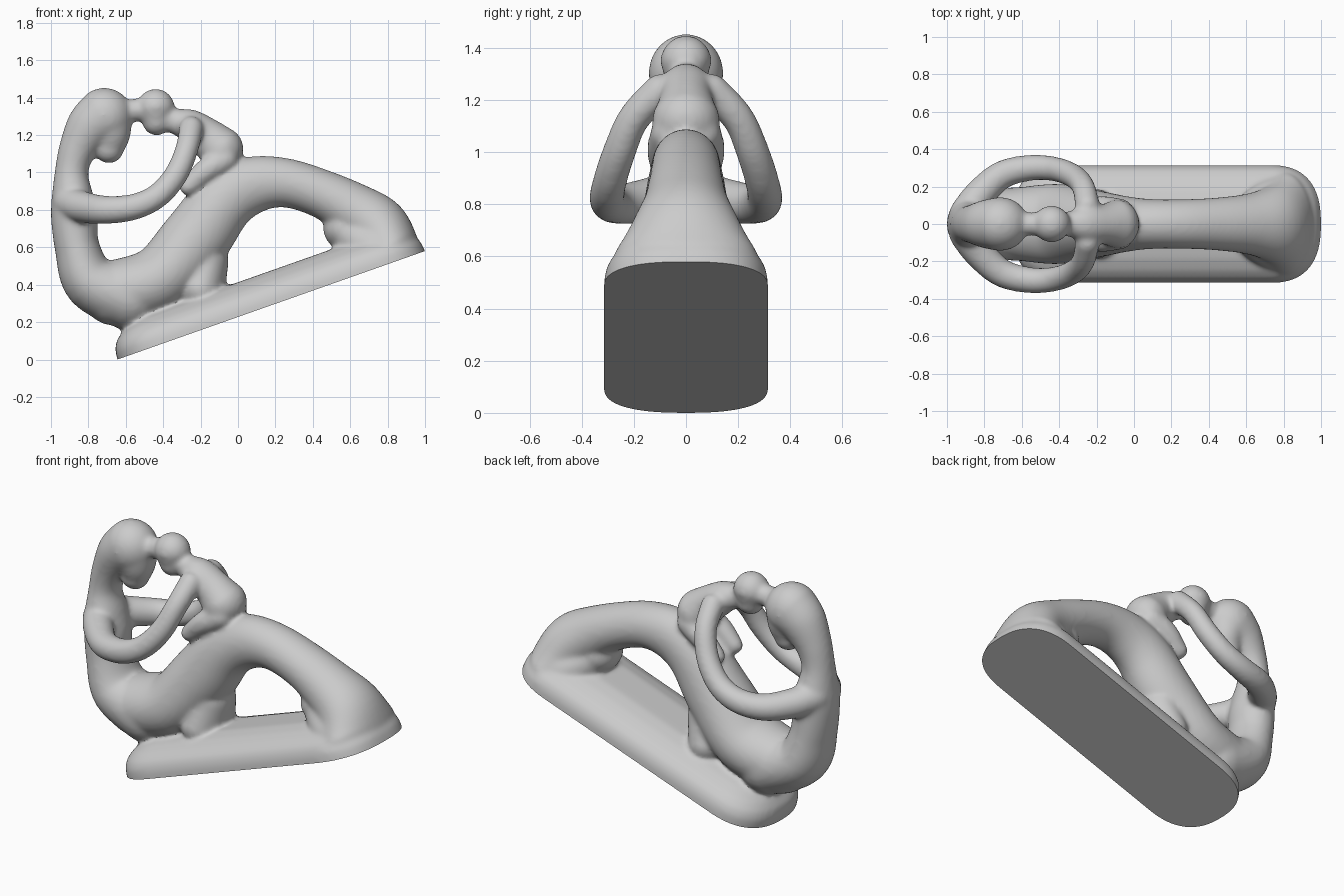
import bpy, bmesh, math
from mathutils import Vector

if "Cube" in bpy.data.objects:
    bpy.data.objects.remove(bpy.data.objects["Cube"])

bm = bmesh.new()
SEG = 32


def skin_rings(rings):
    """Loft closed rings and cap both ends."""
    loops = [[bm.verts.new(p) for p in r] for r in rings]
    n = len(loops[0])
    for a, b in zip(loops, loops[1:]):
        for i in range(n):
            j = (i + 1) % n
            bm.faces.new((a[i], a[j], b[j], b[i]))
    bm.faces.new(loops[0][::-1])
    bm.faces.new(loops[-1])


def spline(pts, steps=6):
    """Catmull-Rom through tuples of any length."""
    p = [pts[0]] + list(pts) + [pts[-1]]
    out = []
    for i in range(1, len(p) - 2):
        for s in range(steps):
            t = s / steps
            out.append([0.5 * (2 * b + (c - a) * t + (2 * a - 5 * b + 4 * c - d) * t * t
                               + (3 * b - a - 3 * c + d) * t ** 3)
                        for a, b, c, d in zip(*p[i - 1:i + 3])])
    out.append(list(pts[-1]))
    return out


def limb(pts):
    """Round-ended tube; points are x, y, z, thickness radius, sideways radius."""
    s = spline(pts)
    c = [Vector(q[:3]) for q in s]
    stations = []
    for i, q in enumerate(s):
        t = (c[min(i + 1, len(c) - 1)] - c[max(i - 1, 0)]).normalized()
        stations.append((c[i], t, q[3], q[4]))

    def cap(st, sign):
        o, t, rn, rb = st
        return [(o + t * sign * rn * math.sin(a), t, rn * math.cos(a), rb * math.cos(a))
                for a in (0.3, 0.6, 0.9, 1.2, 1.45)]
    stations = cap(stations[0], -1)[::-1] + stations + cap(stations[-1], 1)
    rings = []
    for o, t, rn, rb in stations:
        n = t.cross(Vector((0, 1, 0))).normalized()
        b = n.cross(t)
        rings.append([o + n * rn * math.cos(k * math.tau / SEG) + b * rb * math.sin(k * math.tau / SEG)
                      for k in range(SEG)])
    skin_rings(rings)


def central(pts):
    limb([(x, 0, z, rn, ry) for x, z, rn, ry in pts])


def pair(pts):
    for s in (1, -1):
        limb([(x, s * y, z, r, r) for x, y, z, r in pts])


def squarish(v):
    return math.copysign(abs(v) ** 0.8, v)


# tilted base: stacked round-ended outlines with a domed top
low, high = Vector((-0.645, 0, 0.0)), Vector((1.0, 0, 0.58))
along = (high - low).normalized()
up = along.cross(Vector((0, 1, 0))).normalized()
if up.z < 0:
    up = -up
mid, half_len = (low + high) / 2, (high - low).length / 2
layers = []
for h, inset in ((-0.06, 0), (0, 0), (0.05, 0.005), (0.09, 0.025), (0.125, 0.065), (0.155, 0.13), (0.175, 0.21)):
    ring = []
    for k in range(64):
        a = (k + 0.5) * math.tau / 64
        cx, sy = squarish(math.cos(a)), squarish(math.sin(a))
        x = math.copysign(half_len - 0.29, cx) + (0.29 - inset) * cx
        ring.append(mid + along * x + up * h + Vector((0, (0.315 - inset) * sy, 0)))
    layers.append(ring)
skin_rings(layers)

# hips, thighs, raised knee and shins sweeping down to the base tip
central([(-0.66, 0.355, 0.175, 0.19), (-0.42, 0.43, 0.18, 0.215), (-0.23, 0.64, 0.185, 0.185),
         (-0.08, 0.84, 0.17, 0.155), (0.07, 0.93, 0.155, 0.135), (0.25, 0.945, 0.132, 0.132),
         (0.45, 0.885, 0.13, 0.142), (0.62, 0.795, 0.15, 0.165), (0.74, 0.71, 0.168, 0.21),
         (0.80, 0.61, 0.165, 0.275)])
# flares where the legs melt into the base
central([(0.57, 0.70, 0.115, 0.14), (0.69, 0.62, 0.14, 0.23), (0.83, 0.60, 0.13, 0.265)])
central([(-0.17, 0.52, 0.12, 0.15), (-0.20, 0.38, 0.13, 0.19)])
# adult torso, neck and head
central([(-0.58, 0.335, 0.18, 0.20), (-0.785, 0.415, 0.15, 0.185), (-0.86, 0.60, 0.12, 0.155),
         (-0.875, 0.76, 0.125, 0.145), (-0.885, 0.87, 0.112, 0.135), (-0.89, 1.0, 0.09, 0.10),
         (-0.86, 1.12, 0.10, 0.105), (-0.79, 1.24, 0.132, 0.13), (-0.715, 1.302, 0.152, 0.145)])
# adult face
central([(-0.69, 1.30, 0.13, 0.13), (-0.68, 1.20, 0.105, 0.11), (-0.69, 1.13, 0.082, 0.082)])
# adult arms reaching round to the child's shoulders
pair([(-0.90, 0.05, 0.84, 0.09), (-0.83, 0.15, 0.815, 0.085), (-0.71, 0.26, 0.80, 0.076),
      (-0.56, 0.30, 0.815, 0.070), (-0.43, 0.295, 0.875, 0.066), (-0.33, 0.26, 0.99, 0.064),
      (-0.272, 0.20, 1.13, 0.062), (-0.25, 0.10, 1.235, 0.066)])
# child head, chin and touching forehead
central([(-0.44, 1.345, 0.103, 0.10), (-0.435, 1.275, 0.078, 0.078)])
central([(-0.60, 1.33, 0.06, 0.06), (-0.50, 1.335, 0.062, 0.062)])
# child neck, back and bottom
central([(-0.41, 1.30, 0.06, 0.06), (-0.34, 1.275, 0.068, 0.07), (-0.26, 1.25, 0.09, 0.10),
         (-0.17, 1.19, 0.105, 0.105), (-0.092, 1.125, 0.122, 0.132)])
# child legs
pair([(-0.07, 0.065, 1.07, 0.07), (-0.17, 0.085, 1.01, 0.065), (-0.265, 0.085, 0.925, 0.05)])

# fuse everything into one smooth carved body
bmesh.ops.recalc_face_normals(bm, faces=bm.faces[:])
mesh = bpy.data.meshes.new("seated_figures_on_base")
bm.to_mesh(mesh)
bm.free()
obj = bpy.data.objects.new("seated_figures_on_base", mesh)
bpy.context.collection.objects.link(obj)
remesh = obj.modifiers.new("fuse", 'REMESH')
remesh.mode = 'VOXEL'
remesh.voxel_size = 0.012
soft = obj.modifiers.new("soften", 'SMOOTH')
soft.factor = 0.5
soft.iterations = 16
fused = bpy.data.meshes.new_from_object(obj.evaluated_get(bpy.context.evaluated_depsgraph_get()))
obj.modifiers.clear()
obj.data = fused

# flat underside along the tilted plane
cut = bmesh.new()
cut.from_mesh(fused)
bmesh.ops.bisect_plane(cut, geom=cut.verts[:] + cut.edges[:] + cut.faces[:],
                       plane_co=low, plane_no=-up, clear_outer=True)
bmesh.ops.holes_fill(cut, edges=[e for e in cut.edges if e.is_boundary], sides=0)
bmesh.ops.recalc_face_normals(cut, faces=cut.faces[:])
cut.to_mesh(fused)
cut.free()

bpy.context.view_layer.objects.active = obj
obj.select_set(True)
bpy.ops.object.shade_smooth_by_angle(angle=math.radians(50))
